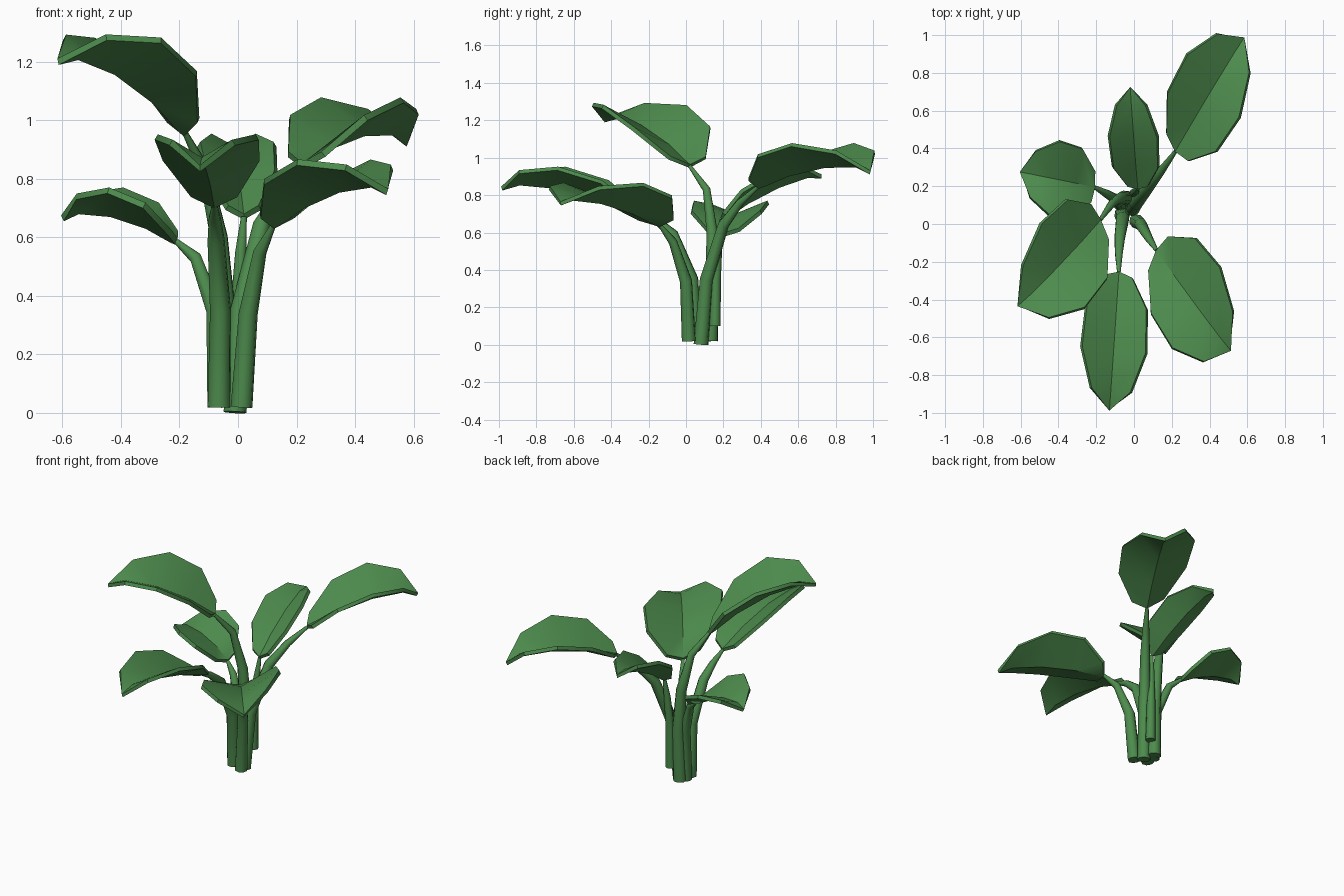
import bpy, math
from mathutils import Vector

if "Cube" in bpy.data.objects:
    bpy.data.objects.remove(bpy.data.objects["Cube"])

green = bpy.data.materials.new("leaf_green")
green.diffuse_color = (0.075, 0.26, 0.075, 1)
green.use_nodes = True
green.node_tree.nodes["Principled BSDF"].inputs["Base Color"].default_value = green.diffuse_color

# Shared leaf profile: position along the leaf, width, edge lift, midrib lift
PROFILE = [(0.04, 0.43, 0.20, 0.02), (0.275, 0.93, 0.80, 0.25),
           (0.60, 1.00, 1.00, 0.37), (0.88, 0.62, 0.66, 0.27)]


def finish(obj):
    bpy.ops.object.select_all(action='DESELECT')
    obj.select_set(True)
    bpy.context.view_layer.objects.active = obj
    return obj


def leaf(name, base, tip, side, lift):
    """Folded leaf blade from base to tip, side = half width vector to the right."""
    base, tip, side = Vector(base), Vector(tip), Vector(side)
    up = side.cross(tip - base).normalized()
    verts = [base, tip]
    for t, w, edge, rib in PROFILE:
        p = base.lerp(tip, t)
        verts += [p - side * w + up * edge * lift,
                  p + up * rib * lift,
                  p + side * w + up * edge * lift]
    faces = [(0, 4, 3), (0, 3, 2)]
    for i in range(3):
        a, b = 2 + 3 * i, 5 + 3 * i
        faces += [(a, a + 1, b + 1, b), (a + 1, a + 2, b + 2, b + 1)]
    faces += [(11, 12, 1), (12, 13, 1)]
    mesh = bpy.data.meshes.new(name)
    mesh.from_pydata(verts, [], faces)
    mesh.materials.append(green)
    obj = bpy.data.objects.new(name, mesh)
    bpy.context.collection.objects.link(obj)
    mod = obj.modifiers.new("thickness", 'SOLIDIFY')
    mod.thickness = 0.022
    mod.offset = 0
    finish(obj)
    bpy.ops.object.modifier_apply(modifier=mod.name)
    bpy.ops.object.shade_smooth_by_angle(angle=math.radians(35))


def stem(name, points, r0):
    """Eight-sided tapering tube through the points."""
    curve = bpy.data.curves.new(name, 'CURVE')
    curve.dimensions = '3D'
    curve.bevel_depth = 1
    curve.bevel_resolution = 2
    curve.use_fill_caps = True
    spline = curve.splines.new('POLY')
    spline.points.add(len(points) - 1)
    n = len(points) - 1
    for i, p in enumerate(points):
        spline.points[i].co = (*p, 1)
        spline.points[i].radius = r0 + (0.010 - r0) * (i / n) ** 1.6
    curve.materials.append(green)
    obj = bpy.data.objects.new(name, curve)
    bpy.context.collection.objects.link(obj)
    finish(obj)
    bpy.ops.object.convert(target='MESH')
    bpy.ops.object.shade_smooth_by_angle(angle=math.radians(50))


# Plants: name, stem radius, stem path (ends at leaf base), leaf tip, half width, lift
PLANTS = [
    ("back_right", 0.040,
     [(-0.01, 0.08, 0.002), (0.01, 0.11, 0.35), (0.08, 0.20, 0.64),
      (0.15, 0.29, 0.76), (0.22, 0.385, 0.845)],
     (0.58, 0.985, 0.92), (0.14, -0.168, 0), 0.18),
    ("tall_left", 0.042,
     [(-0.05, 0.13, 0.02), (-0.045, 0.14, 0.35), (-0.065, 0.14, 0.60),
      (-0.115, 0.11, 0.83), (-0.18, 0.02, 0.955)],
     (-0.615, -0.435, 1.20), (-0.115, 0.225, 0), 0.185),
    ("front_centre", 0.040,
     [(-0.065, 0.05, 0.02), (-0.06, 0.03, 0.35), (-0.075, -0.07, 0.59),
      (-0.08, -0.16, 0.665), (-0.08, -0.255, 0.71)],
     (-0.13, -0.985, 0.835), (-0.1725, 0.02, 0), 0.16),
    ("front_right", 0.038,
     [(0.012, 0.015, 0.02), (0.035, 0.0, 0.34), (0.075, -0.07, 0.55),
      (0.12, -0.14, 0.64)],
     (0.51, -0.67, 0.755), (-0.1275, -0.215, 0), 0.15),
    ("back_left", 0.035,
     [(-0.072, 0.10, 0.02), (-0.08, 0.12, 0.35), (-0.145, 0.16, 0.53),
      (-0.21, 0.195, 0.585)],
     (-0.60, 0.275, 0.665), (0.025, 0.20, 0), 0.13),
    ("back_centre", 0.030,
     [(0.0, 0.155, 0.10), (0.0, 0.16, 0.35), (0.01, 0.175, 0.55),
      (0.02, 0.19, 0.67)],
     (-0.02, 0.725, 0.90), (0.13, 0, 0), 0.12),
]
for name, radius, path, tip, side, lift in PLANTS:
    stem(name + "_stem", path, radius)
    leaf(name + "_leaf", path[-1], tip, side, lift)
